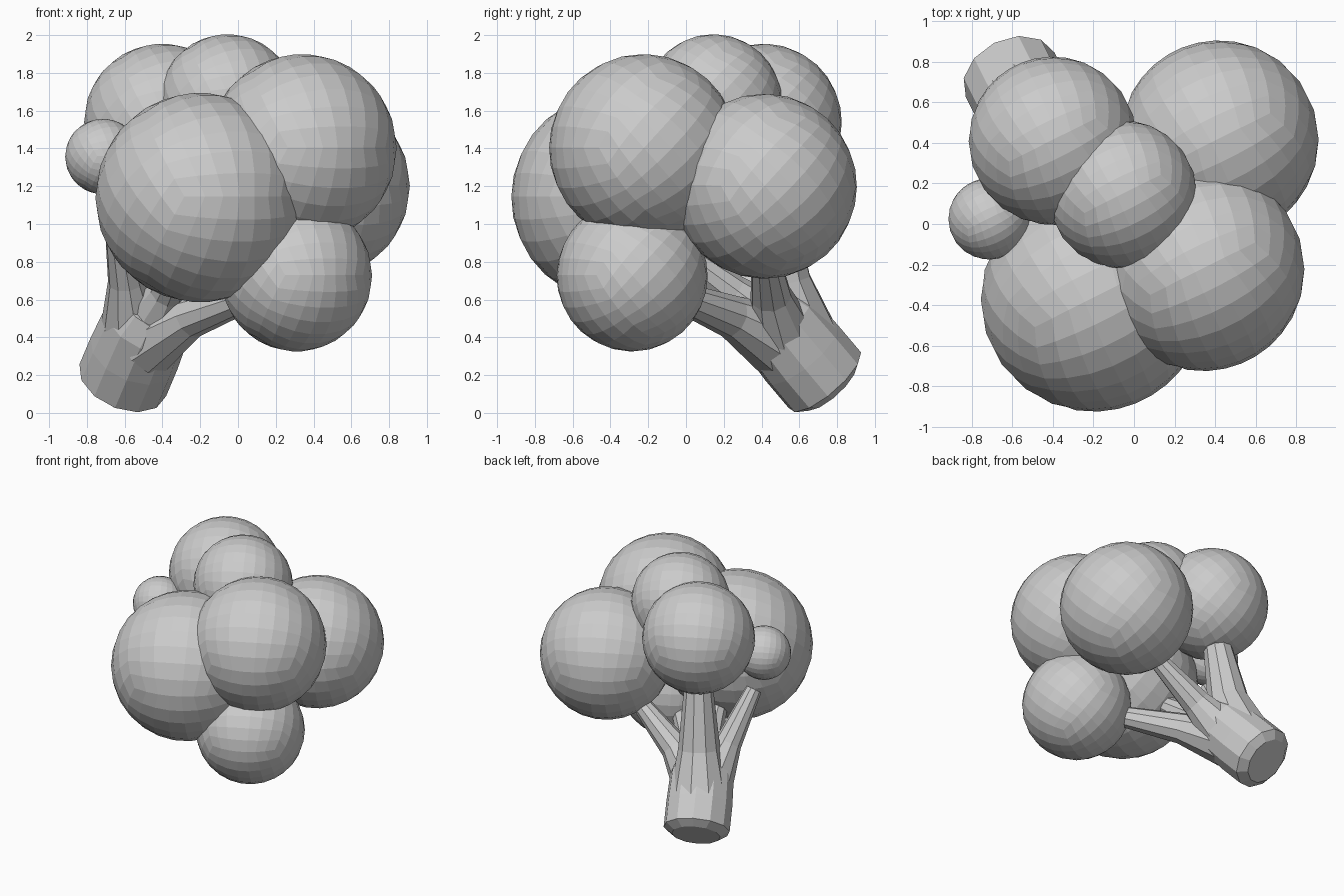
import bpy, bmesh, math
from mathutils import Vector

if "Cube" in bpy.data.objects:
    bpy.data.objects.remove(bpy.data.objects["Cube"])

AXIS = Vector((0.31, -0.62, 0.71)).normalized()   # lean of the whole floret


def finish(name, bm):
    bmesh.ops.recalc_face_normals(bm, faces=bm.faces)
    mesh = bpy.data.meshes.new(name)
    bm.to_mesh(mesh)
    bm.free()
    obj = bpy.data.objects.new(name, mesh)
    bpy.context.collection.objects.link(obj)
    return obj


def ball(name, centre, radius):
    """Quad sphere: a subdivided cube pushed out to a radius, tilted with the stalk."""
    bm = bmesh.new()
    bmesh.ops.create_cube(bm, size=2)
    bmesh.ops.subdivide_edges(bm, edges=bm.edges[:], cuts=6, use_grid_fill=True)
    turn = AXIS.to_track_quat('Z', 'Y')
    for v in bm.verts:
        even = Vector([math.tan(c * math.pi / 4) for c in v.co])
        v.co = turn @ (even.normalized() * radius) + Vector(centre)
    return finish(name, bm)


def limb(name, path, sides=10):
    """Tapered tube through (x, y, z, radius) points, capped at both ends."""
    pts = [Vector(p[:3]) for p in path]
    bm = bmesh.new()
    rings, turn, last = [], None, None
    for i, p in enumerate(pts):
        d = (pts[min(i + 1, len(pts) - 1)] - pts[max(i - 1, 0)]).normalized()
        turn = last.rotation_difference(d) @ turn if last else d.to_track_quat('Z', 'Y')
        last = d
        ring = []
        for k in range(sides):
            a = 2 * math.pi * k / sides
            ring.append(bm.verts.new(p + turn @ Vector((math.cos(a), math.sin(a), 0)) * path[i][3]))
        rings.append(ring)
    for lo, hi in zip(rings, rings[1:]):
        for k in range(sides):
            n = (k + 1) % sides
            bm.faces.new((lo[k], lo[n], hi[n], hi[k]))
    bm.faces.new(rings[0])
    bm.faces.new(rings[-1])
    return finish(name, bm)


# Round heads
ball("head_front_left", (-0.20, -0.37, 1.14), 0.555)
ball("head_front_right", (0.34, -0.225, 1.40), 0.50)
ball("head_back_right", (0.42, 0.415, 1.20), 0.49)
ball("head_low_front", (0.31, -0.285, 0.725), 0.40)
ball("head_top", (-0.055, 0.145, 1.64), 0.365)
ball("head_back_left", (-0.40, 0.41, 1.54), 0.415)
ball("head_small_left", (-0.715, 0.025, 1.357), 0.20)

# Main stalk with a chamfered cut end
limb("stalk", [(-0.625, 0.765, 0.14, 0.18), (-0.61, 0.735, 0.173, 0.245),
               (-0.55, 0.615, 0.315, 0.245), (-0.48, 0.48, 0.48, 0.235),
               (-0.43, 0.40, 0.57, 0.19)], sides=12)

# Branches from the stalk to the heads
limb("branch_back_left", [(-0.54, 0.60, 0.38, 0.22), (-0.475, 0.51, 0.70, 0.155),
                          (-0.42, 0.44, 1.22, 0.10)])
limb("branch_back_right", [(-0.48, 0.52, 0.38, 0.19), (-0.22, 0.45, 0.62, 0.11),
                           (0.14, 0.41, 0.89, 0.065)])
limb("branch_small_left", [(-0.55, 0.52, 0.40, 0.19), (-0.59, 0.30, 0.70, 0.10),
                           (-0.65, 0.06, 1.06, 0.06)])
limb("branch_low_front", [(-0.48, 0.48, 0.38, 0.19), (-0.25, 0.24, 0.51, 0.115),
                          (0.12, -0.10, 0.64, 0.07)])
limb("branch_front_left", [(-0.47, 0.46, 0.45, 0.18), (-0.37, 0.24, 0.64, 0.10),
                           (-0.27, -0.05, 0.86, 0.07)])
